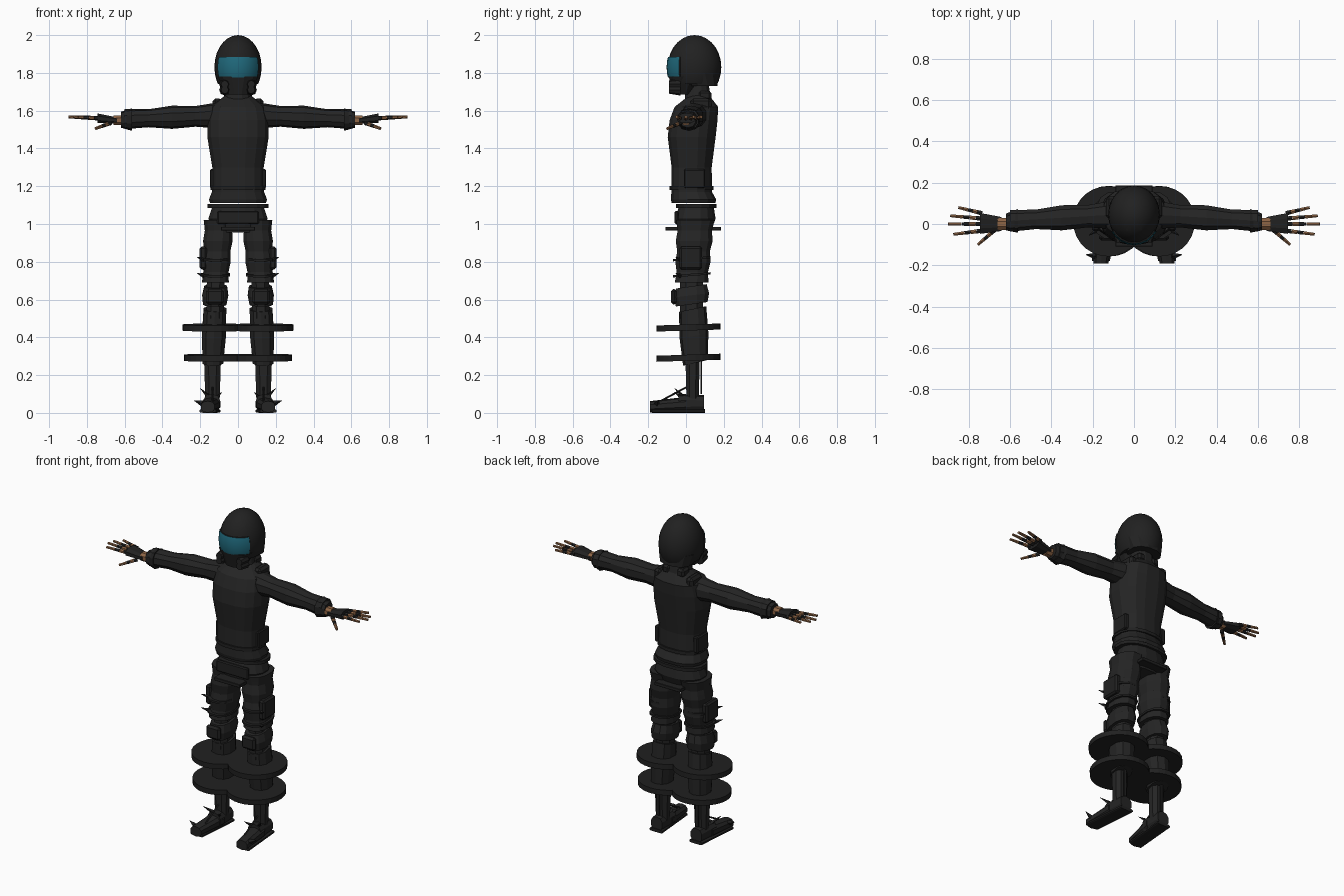
import bpy, bmesh
from math import cos, sin, pi, radians, copysign
from mathutils import Vector, Matrix

cube = bpy.data.objects.get("Cube")
if cube:
    bpy.data.objects.remove(cube)


def material(name, red, green, blue):
    mat = bpy.data.materials.new(name)
    mat.use_nodes = True
    mat.diffuse_color = (red, green, blue, 1)
    mat.node_tree.nodes["Principled BSDF"].inputs["Base Color"].default_value = mat.diffuse_color
    return mat


CLOTH = material("black cloth", .018, .018, .018)
ARMOUR = material("black armour", .015, .015, .015)
TEAL = material("teal visor", .014, .14, .2)
SKIN = material("tan skin", .27, .13, .06)


def finish(name, bm, materials, mirror=False):
    """Turn the bmesh into an object, optionally repeated on the other side."""
    bmesh.ops.recalc_face_normals(bm, faces=bm.faces)
    mesh = bpy.data.meshes.new(name)
    bm.to_mesh(mesh)
    bm.free()
    for mat in materials:
        mesh.materials.append(mat)
    obj = bpy.data.objects.new(name, mesh)
    bpy.context.collection.objects.link(obj)
    if mirror:
        obj.modifiers.new("mirror", "MIRROR")
    return obj


def squared(value, power):
    return copysign(abs(value) ** power, value)


def tube(name, stations, flat=1, axis="z", mat=CLOTH, sides=12, power=.85, tilt=0, mirror=False):
    """Skin rounded-box sections placed at (centre, radius) stations."""
    bm = bmesh.new()
    across, upward = {"z": ("x", "y"), "x": ("y", "z"), "y": ("x", "z")}[axis]
    loops = []
    for centre, radius in stations:
        loop = []
        for side in range(sides):
            angle = 2 * pi * (side + .5) / sides
            point = Vector(centre)
            rise = squared(sin(angle), power)
            setattr(point, across, getattr(point, across) + radius * squared(cos(angle), power))
            setattr(point, upward, getattr(point, upward) + radius * flat * rise)
            setattr(point, axis, getattr(point, axis) + tilt * rise)
            loop.append(bm.verts.new(point))
        loops.append(loop)
    for low, high in zip(loops, loops[1:]):
        for side in range(sides):
            after = (side + 1) % sides
            bm.faces.new((low[side], low[after], high[after], high[side]))
    bm.faces.new(loops[0])
    bm.faces.new(loops[-1])
    return finish(name, bm, [mat], mirror)


def limb(name, start, end, r_start, r_end, folds=0, bulge=0, mirror=True, **options):
    """Tapered tube whose cloth folds swell at even intervals."""
    start, end = Vector(start), Vector(end)
    steps = max(folds * 4, 1)
    stations = []
    for step in range(steps + 1):
        along = step / steps
        swell = 1 + bulge * cos(2 * pi * folds * along)
        stations.append((start.lerp(end, along), (r_start + (r_end - r_start) * along) * swell))
    return tube(name, stations, mirror=mirror, **options)


def box(name, centre, size, bevel=.006, mirror=True):
    bm = bmesh.new()
    bmesh.ops.create_cube(bm, size=1, matrix=Matrix.Translation(centre) @ Matrix.Diagonal((*size, 1)))
    bmesh.ops.bevel(bm, geom=bm.edges[:], offset=bevel, segments=1, affect="EDGES")
    return finish(name, bm, [ARMOUR], mirror)


def rod(name, start, end, r_start, r_end, mat=ARMOUR, sides=6):
    bm = bmesh.new()
    start, end = Vector(start), Vector(end)
    direction = end - start
    turn = direction.to_track_quat("Z", "Y").to_matrix().to_4x4()
    bmesh.ops.create_cone(bm, cap_ends=True, segments=sides, radius1=r_start, radius2=r_end,
                          depth=direction.length, matrix=Matrix.Translation((start + end) / 2) @ turn)
    return finish(name, bm, [mat], mirror=True)


# Helmet: cut-off ellipsoid with a visor pane marked out by cuts
VISOR_LOW, VISOR_HIGH, VISOR_BACK = 1.775, 1.885, -.03
bm = bmesh.new()
bmesh.ops.create_uvsphere(bm, u_segments=24, v_segments=14, radius=1,
                          matrix=Matrix.Translation((0, .045, 1.83)) @ Matrix.Diagonal((.125, .142, .17, 1)))


def cut(point, normal, remove=False):
    bmesh.ops.bisect_plane(bm, geom=bm.verts[:] + bm.edges[:] + bm.faces[:], plane_co=point,
                           plane_no=normal, clear_inner=remove)


cut((0, 0, 1.74), (0, 0, 1), remove=True)
cut((0, 0, VISOR_LOW), (0, 0, 1))
cut((0, 0, VISOR_HIGH), (0, 0, 1))
cut((0, VISOR_BACK, 0), (0, 1, 0))
bmesh.ops.holes_fill(bm, edges=[edge for edge in bm.edges if edge.is_boundary])
bmesh.ops.recalc_face_normals(bm, faces=bm.faces)
pane = []
for face in bm.faces:
    middle = face.calc_center_median()
    if middle.y < VISOR_BACK and VISOR_LOW < middle.z < VISOR_HIGH:
        pane.append(face)
bmesh.ops.inset_region(bm, faces=pane, thickness=.003, depth=.006)
for face in pane:
    face.material_index = 1
helmet = finish("helmet", bm, [ARMOUR, TEAL])
bpy.ops.object.select_all(action="DESELECT")
helmet.select_set(True)
bpy.context.view_layer.objects.active = helmet
bpy.ops.object.shade_smooth_by_angle(angle=radians(28))

# Helmet skirt, breathing mask and neck
limb("helmet_skirt", (0, .09, 1.73), (0, .07, 1.8), .1, .12, flat=.8, mat=ARMOUR, mirror=False)
limb("mask", (0, -.02, 1.685), (0, 0, 1.78), .06, .11, flat=.85, mat=ARMOUR, mirror=False)
for height in (1.71, 1.74):
    rod("mask_filter", (.07, -.03, height), (.07, -.09, height), .03, .02, sides=8)
limb("neck", (0, .065, 1.6), (0, .06, 1.75), .08, .06, mirror=False)

# Jacket: height, half width and depth position of each section
body = [(1.11, .15, .04), (1.13, .156, .04), (1.17, .14, .03), (1.3, .138, .03), (1.46, .165, .03),
        (1.55, .165, .04), (1.62, .15, .055), (1.68, .07, .07)]
tube("jacket", [((0, depth, height), width) for height, width, depth in body],
     flat=.78, sides=16, power=.8)
limb("vest_hem", (0, .03, 1.18), (0, .03, 1.2), .148, .148, flat=.8, mat=ARMOUR,
     sides=16, mirror=False)
box("side_pouch", (.134, .045, 1.24), (.03, .11, .1))
box("shoulder_strap", (.11, .08, 1.63), (.05, .11, .07), bevel=.015)
box("collar_pad", (.05, .1, 1.68), (.05, .07, .05), bevel=.012)

# Sleeves, cuffs and wrists
limb("sleeve", (.1, .045, 1.575), (.6, .015, 1.555), .066, .05, folds=2, bulge=.09,
     flat=.97, axis="x", sides=10, mirror=True)
limb("cuff", (.56, .015, 1.553), (.62, .01, 1.552), .06, .042, axis="x", sides=10, mat=ARMOUR)
limb("wrist", (.6, 0, 1.55), (.66, 0, 1.55), .03, .03, flat=.9, axis="x", sides=8, mat=SKIN)

# Gloves, with fingers alternating between glove and skin
limb("glove", (.64, 0, 1.548), (.745, .003, 1.56), .036, .054, flat=.5, axis="x", sides=8, mat=ARMOUR)
fingers = {"little_finger": (.85, .08), "ring_finger": (.89, .04),
           "middle_finger": (.9, 0), "index_finger": (.875, -.05)}
digits = {name: (Vector((.735, reach[1] * .65, 1.56)), Vector((*reach, 1.567)))
          for name, reach in fingers.items()}
digits["thumb"] = (Vector((.675, -.03, 1.535)), Vector((.755, -.1, 1.505)))
joints = (ARMOUR, SKIN, ARMOUR, SKIN, SKIN)
for name, (base, tip) in digits.items():
    for number, mat in enumerate(joints):
        radius = .0125 - .001 * number
        rod(name + "_joint", base.lerp(tip, number / len(joints)),
            base.lerp(tip, (number + .95) / len(joints)), radius, radius * .9, mat)

# Hips, belt and the plates around them
limb("hips", (0, .045, .955), (0, .055, 1.1), .14, .15, folds=1, bulge=-.1, flat=.68,
     sides=16, mirror=False)
limb("belt", (0, .055, 1.085), (0, .055, 1.105), .165, .165, flat=.66, mat=ARMOUR,
     sides=16, mirror=False)
box("hip_plate", (0, .038, .975), (.18, .295, .02), bevel=.002, mirror=False)
box("front_panel", (0, -.05, 1.035), (.22, .02, .07), mirror=False)

# Trouser legs in sections, with narrow slits between them
limb("thigh", (.12, .03, .69), (.1, .05, 1.02), .07, .08, folds=3, bulge=.05, flat=1.25)
limb("knee_sleeve", (.123, .03, .575), (.118, .028, .67), .068, .066, folds=1, bulge=-.06,
     flat=1.35, tilt=.012)
limb("knee_core", (.122, .03, .5), (.118, .03, .72), .05, .05, flat=1.3, sides=8)
limb("calf", (.133, .05, .265), (.122, .035, .55), .06, .066, folds=1, bulge=-.05,
     flat=1.15, tilt=.015, sides=10)
box("thigh_pouch", (.184, .025, .82), (.04, .12, .12), bevel=.01)
box("knee_pad", (.122, -.065, .615), (.095, .03, .08), bevel=.012)
for height in (.725, .81):
    limb("thigh_strap", (.12, .03, height), (.12, .03, height + .012), .08, .08,
         flat=1.28, mat=ARMOUR, tilt=.008)
    rod("strap_end", (.18, -.03, height), (.218, -.055, height + .015), .012, .001, sides=4)

# Slightly tilted round discs around the shins
for height, offset in ((.436, .125), (.276, .117)):
    rod("shin_disc", (offset, .014, height), (offset, .013, height + .032), .17, .17, sides=28)

# Shins and shoes
limb("lower_shin", (.135, .035, .05), (.135, .035, .29), .04, .048, flat=.85, sides=8)
box("heel_strap", (.135, .082, .19), (.02, .008, .18), bevel=.001)
limb("shoe_toe", (.16, -.19, .032), (.14, 0, .045), .038, .05, flat=.8, axis="y", sides=10)
limb("shoe_heel", (.14, -.04, .05), (.137, .095, .05), .046, .04, flat=1.1, axis="y", sides=10)
limb("sole", (.16, -.18, .01), (.137, .1, .01), .045, .045, flat=.22, axis="y", mat=ARMOUR, power=.5)

# Loose buckle and lace ends
rod("instep_strap", (.135, -.13, .065), (.135, 0, .135), .005, .005, sides=4)
rod("toe_buckle", (.19, -.155, .05), (.233, -.148, .066), .016, .001, sides=4)
rod("outer_lace", (.16, -.02, .09), (.2, -.06, .13), .012, .001, sides=4)
rod("inner_lace", (.11, -.03, .085), (.085, -.06, .11), .01, .001, sides=4)
